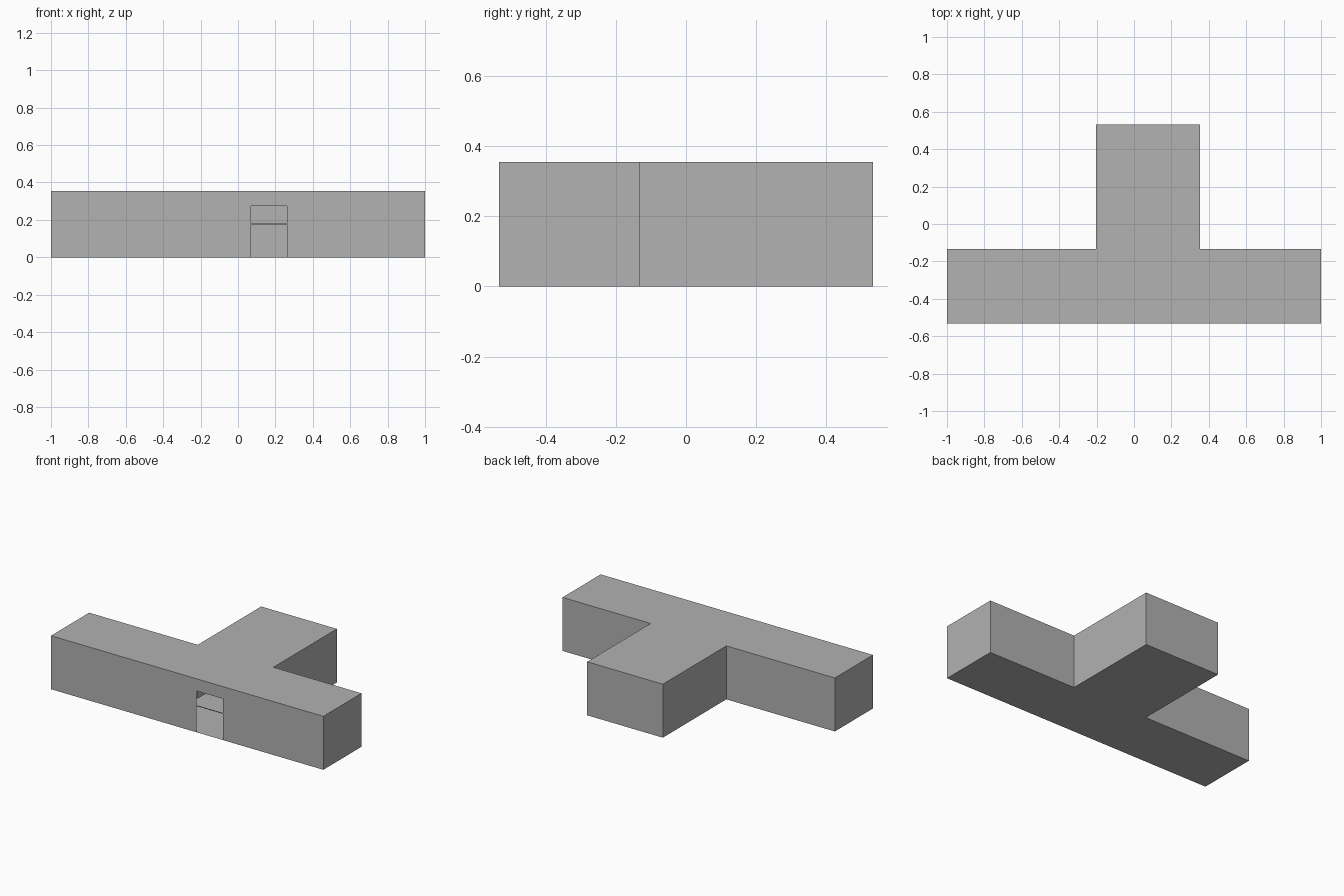
import bpy, bmesh

if "Cube" in bpy.data.objects:
    bpy.data.objects.remove(bpy.data.objects["Cube"])

H = 0.355                      # wall height
Y0, Y1, Y2 = -0.533, -0.133, 0.533
OUTLINE = [(-1, Y0), (1, Y0), (1, Y1), (0.353, Y1),
           (0.353, Y2), (-0.203, Y2), (-0.203, Y1), (-1, Y1)]

grey = bpy.data.materials.new("plain grey")
grey.diffuse_color = (0.445, 0.445, 0.445, 1)
grey.use_nodes = True
grey.node_tree.nodes["Principled BSDF"].inputs["Base Color"].default_value = grey.diffuse_color


def make_object(name, bm):
    mesh = bpy.data.meshes.new(name)
    bm.to_mesh(mesh)
    bm.free()
    mesh.materials.append(grey)
    obj = bpy.data.objects.new(name, mesh)
    bpy.context.collection.objects.link(obj)
    return obj


# Hollow T-shaped shell: floor, roof and all walls except the front one
bm = bmesh.new()
n = len(OUTLINE)
low = [bm.verts.new((x, y, 0)) for x, y in OUTLINE]
top = [bm.verts.new((x, y, H)) for x, y in OUTLINE]
bm.faces.new(low[::-1])
bm.faces.new(top)
for i in range(1, n):
    j = (i + 1) % n
    bm.faces.new((low[i], low[j], top[j], top[i]))
make_object("building_shell", bm)


# Thin front wall with a doorway and a window opening above it
def panel(bm, x0, x1, z0, z1):
    bm.faces.new([bm.verts.new((x, Y0, z)) for x, z in
                  ((x0, z0), (x1, z0), (x1, z1), (x0, z1))])


DX0, DX1, DOOR_TOP, WIN_LOW, WIN_TOP = 0.07, 0.263, 0.174, 0.180, 0.274
bm = bmesh.new()
panel(bm, -1, DX0, 0, H)
panel(bm, DX1, 1, 0, H)
panel(bm, DX0, DX1, WIN_TOP, H)
make_object("front_wall", bm)

# Narrow crossbar between doorway and window
bm = bmesh.new()
panel(bm, DX0, DX1, DOOR_TOP, WIN_LOW)
make_object("door_crossbar", bm)
